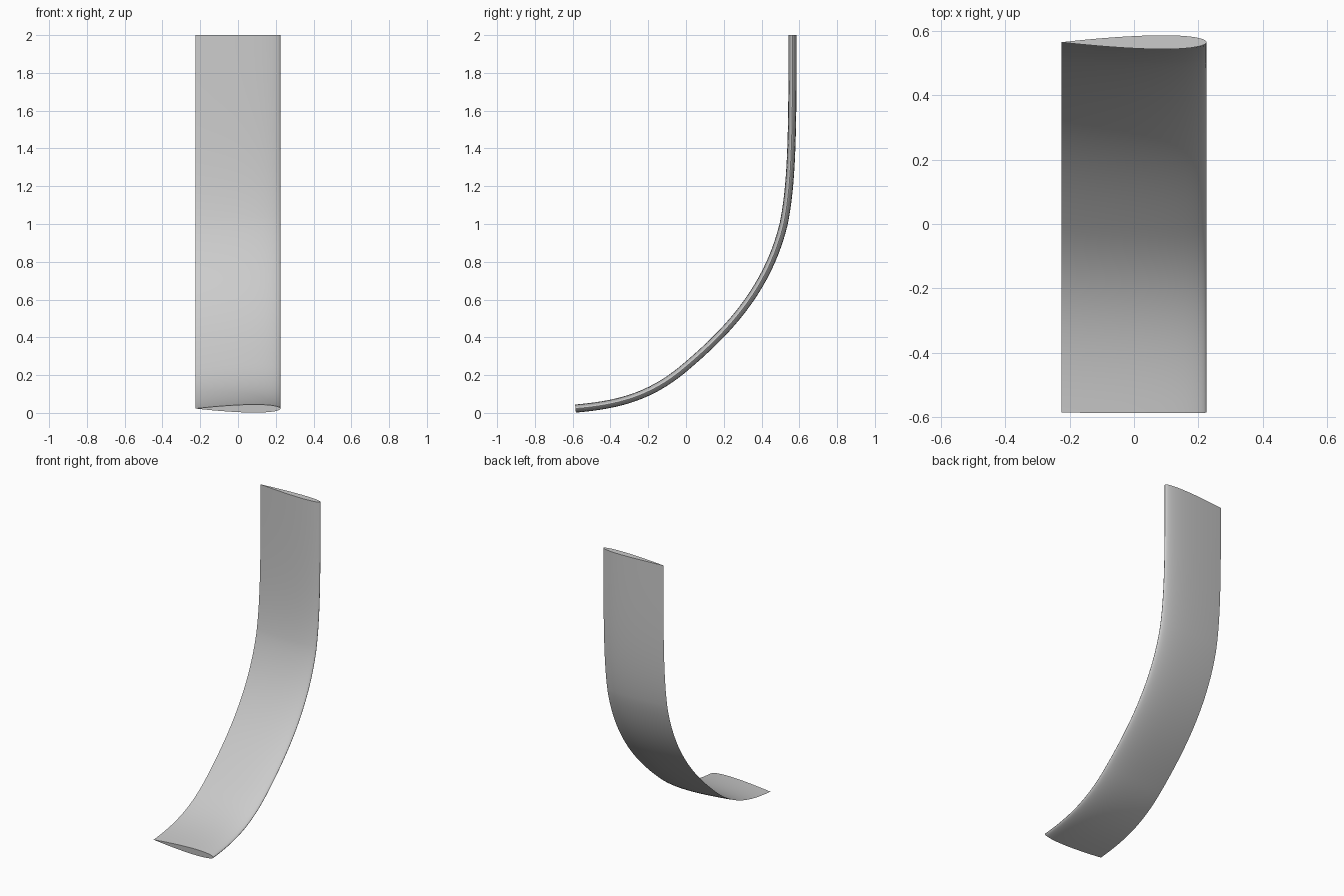
import bpy, bmesh
from math import cos, pi, radians
from mathutils import Vector
from mathutils.geometry import interpolate_bezier

cube = bpy.data.objects.get("Cube")
if cube:
    bpy.data.objects.remove(cube)

CHORD, THICK = 0.45, 0.043
SIDE_STEPS, PATH_STEPS = 24, 20

grey = bpy.data.materials.new("plain grey")
grey.use_nodes = True
colour = (0.6, 0.6, 0.6, 1)
grey.diffuse_color = colour
grey.node_tree.nodes["Principled BSDF"].inputs["Base Color"].default_value = colour


def half_thickness(u):
    # Symmetric foil, round at u = 0 and sharp at u = 1
    return 5 * THICK * (0.2969 * u ** 0.5 - 0.126 * u - 0.3516 * u ** 2
                        + 0.2843 * u ** 3 - 0.1036 * u ** 4)


# Foil outline: (sideways, thickness), from the sharp edge round and back
stations = [(1 - cos(pi * i / SIDE_STEPS)) / 2 for i in range(SIDE_STEPS + 1)]
outline = [(CHORD * (0.5 - u), half_thickness(u)) for u in reversed(stations)]
outline += [(CHORD * (0.5 - u), -half_thickness(u)) for u in stations[1:-1]]

# Centre line in the (y, z) plane: curved foot sweeping up to a straight top
segments = [
    ((-0.585, 0.023), (-0.35, 0.043), (-0.18, 0.09), (0, 0.245)),
    ((0, 0.245), (0.2, 0.415), (0.43, 0.64), (0.517, 1)),
    ((0.517, 1), (0.562, 1.22), (0.564, 1.5), (0.564, 2)),
]
path = []
for seg in segments:
    a, b, c, d = (Vector((0, y, z)) for y, z in seg)
    points = interpolate_bezier(a, b, c, d, PATH_STEPS + 1)
    path += points[1:] if path else points

# Sweep the outline along the centre line
bm = bmesh.new()
rings = []
for i, p in enumerate(path):
    tangent = (path[min(i + 1, len(path) - 1)] - path[max(i - 1, 0)]).normalized()
    normal = Vector((0, -tangent.z, tangent.y))
    rings.append([bm.verts.new(p + Vector((x, 0, 0)) + normal * t) for x, t in outline])
for low, high in zip(rings, rings[1:]):
    for j in range(len(outline)):
        k = (j + 1) % len(outline)
        bm.faces.new((low[j], low[k], high[k], high[j]))

# Flat end caps
bm.faces.new(rings[0])
bm.faces.new(rings[-1])
bmesh.ops.recalc_face_normals(bm, faces=bm.faces[:])

mesh = bpy.data.meshes.new("curved_foil")
bm.to_mesh(mesh)
bm.free()
mesh.materials.append(grey)
foil = bpy.data.objects.new("curved_foil", mesh)
bpy.context.collection.objects.link(foil)
bpy.context.view_layer.objects.active = foil
foil.select_set(True)
bpy.ops.object.shade_smooth_by_angle(angle=radians(35))
